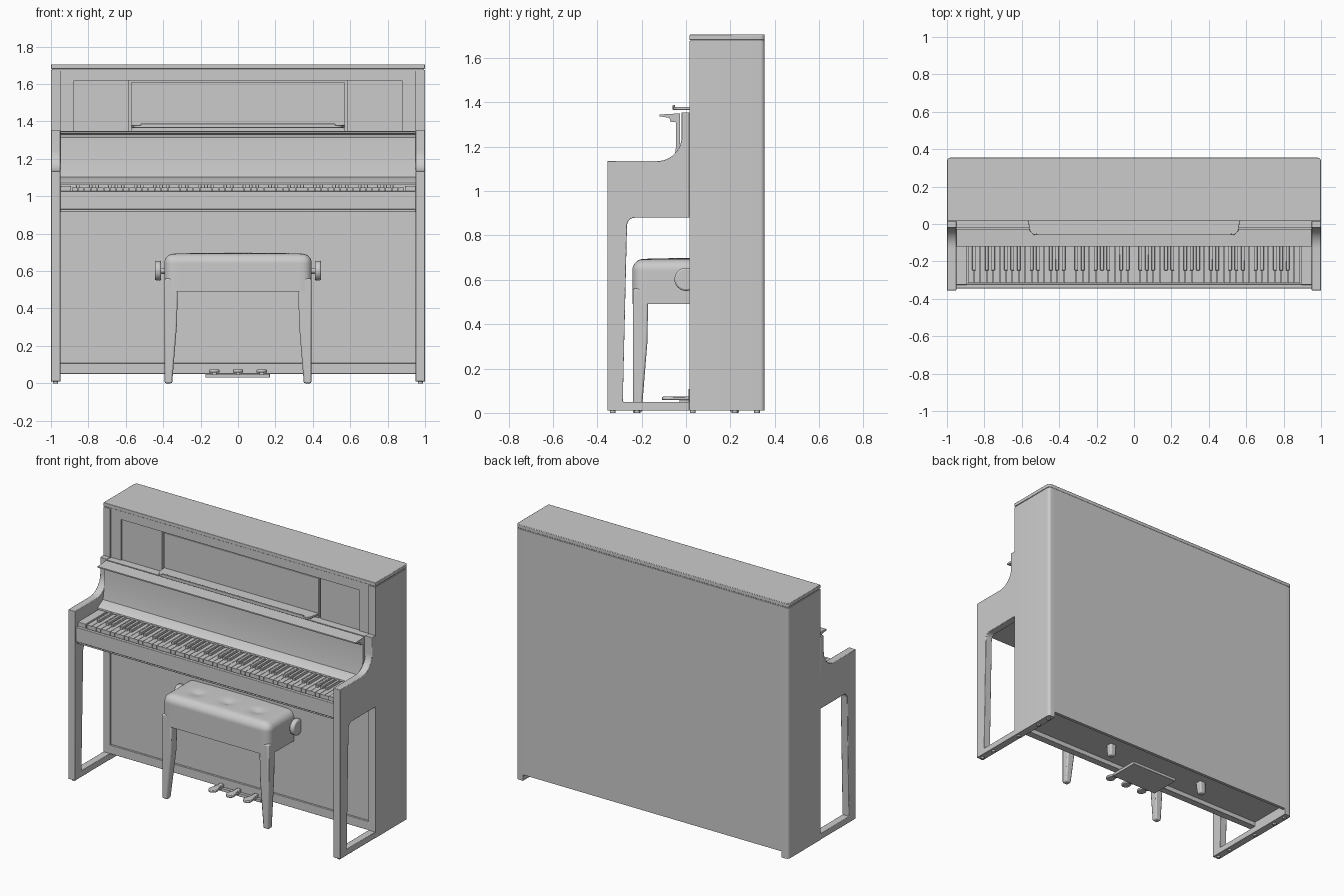
import bpy, bmesh, math
from mathutils import Vector

if "Cube" in bpy.data.objects:
    bpy.data.objects.remove(bpy.data.objects["Cube"])


def finish(name, bm, bevel=0.0, segs=2, smooth=True):
    bmesh.ops.recalc_face_normals(bm, faces=bm.faces)
    me = bpy.data.meshes.new(name)
    bm.to_mesh(me)
    bm.free()
    ob = bpy.data.objects.new(name, me)
    bpy.context.collection.objects.link(ob)
    if bevel:
        m = ob.modifiers.new("bevel", 'BEVEL')
        m.width, m.segments, m.limit_method = bevel, segs, 'ANGLE'
    if smooth:
        bpy.ops.object.select_all(action='DESELECT')
        ob.select_set(True)
        bpy.context.view_layer.objects.active = ob
        bpy.ops.object.shade_smooth_by_angle(angle=math.radians(35))
    return ob


def add_box(bm, x0, x1, y0, y1, z0, z1):
    vs = bmesh.ops.create_cube(bm, size=1)['verts']
    for v in vs:
        v.co = Vector((x1 if v.co.x > 0 else x0, y1 if v.co.y > 0 else y0,
                       z1 if v.co.z > 0 else z0))


def box(name, x0, x1, y0, y1, z0, z1, bevel=0.0):
    bm = bmesh.new()
    add_box(bm, x0, x1, y0, y1, z0, z1)
    return finish(name, bm, bevel, smooth=bevel > 0)


def prism(name, pts, axis, lo, hi, bevel=0.0):
    # Extrudes a (y, z) profile along x or an (x, y) profile along z
    bm = bmesh.new()
    co = lambda p, h: (h, p[0], p[1]) if axis == 'x' else (p[0], p[1], h)
    f = bm.faces.new([bm.verts.new(co(p, lo)) for p in pts])
    r = bmesh.ops.extrude_face_region(bm, geom=[f])
    d = Vector((hi - lo, 0, 0)) if axis == 'x' else Vector((0, 0, hi - lo))
    bmesh.ops.translate(bm, vec=d, verts=[v for v in r['geom'] if isinstance(v, bmesh.types.BMVert)])
    return finish(name, bm, bevel)


def arc(cx, cy, rx, ry, a0, a1, n=8):
    return [(cx + rx * math.cos(math.radians(a0 + (a1 - a0) * i / n)),
             cy + ry * math.sin(math.radians(a0 + (a1 - a0) * i / n))) for i in range(n + 1)]


def cylinder(name, axis, center, r, h, bevel=0.0, n=32):
    bm = bmesh.new()
    bmesh.ops.create_cone(bm, cap_ends=True, segments=n, radius1=r, radius2=r, depth=h)
    for v in bm.verts:
        c = v.co.copy()
        v.co = Vector(center) + (Vector((c.z, c.x, c.y)) if axis == 'x' else c)
    return finish(name, bm, bevel)


# Case: sides with rounded back corners, back, lid, bottom
cheek = ([(-0.355, 0.01), (-0.355, 1.135)] + arc(-0.13, 1.245, 0.11, 0.11, -90, 0, 12)
         + [(-0.02, 1.355), (0.016, 1.355), (0.016, 0.88)]
         + arc(-0.23, 0.845, 0.036, 0.035, 90, 180, 5)
         + [(-0.285, 0.05), (0.016, 0.05), (0.016, 0.01)])
for s, side in ((-1, "left"), (1, "right")):
    x0, x1 = sorted((s * 0.95, s))
    prism(side + "_case_side", [(s * 0.95, 0.015), (s, 0.015)]
          + arc(s * 0.98, 0.335, s * 0.02, 0.02, 0, 90, 5) + [(s * 0.95, 0.355)], 'z', 0.01, 1.676)
    prism(side + "_cheek_and_leg", cheek, 'x', x0, x1, 0.003)
    k0, k1 = sorted((s * 0.892, s * 0.95))
    box(side + "_key_block", k0, k1, -0.325, -0.03, 0.99, 1.055, 0.003)
    for y in (-0.33, -0.22, 0.03, 0.22, 0.32):
        cylinder(side + "_foot_pad", 'z', (s * 0.975, y, 0.006), 0.013, 0.012, n=16)
box("back_panel", -0.95, 0.95, 0.335, 0.355, 0.05, 1.676)
lid = [(-1, 0.015), (1, 0.015)] + arc(0.98, 0.335, 0.02, 0.02, 0, 90, 5) \
    + arc(-0.98, 0.335, 0.02, 0.02, 90, 180, 5)
prism("lid_seam", [(x * 0.995, 0.02 + (y - 0.015) * 0.98) for x, y in lid], 'z', 1.67, 1.682)
prism("lid", lid, 'z', 1.681, 1.705, 0.003)
box("bottom_board", -0.95, 0.95, 0.03, 0.336, 0.08, 0.1)
box("lower_front_panel", -0.95, 0.95, 0.025, 0.045, 0.1, 0.93)
box("bottom_rail", -0.95, 0.95, 0.012, 0.06, 0.05, 0.108, 0.002)

# Upper front: frame, recessed panel, music desk
box("upper_frame_top", -0.95, 0.95, 0.025, 0.06, 1.62, 1.676)
for s, side in ((-1, "left"), (1, "right")):
    x0, x1 = sorted((s * 0.877, s * 0.95))
    box(side + "_upper_frame", x0, x1, 0.025, 0.06, 1.2, 1.62)
    x0, x1 = sorted((s * 0.583, s * 0.877))
    box(side + "_upper_panel", x0, x1, 0.034, 0.06, 1.2, 1.618)
box("upper_backing", -0.95, 0.95, 0.055, 0.07, 1.1, 1.676)
box("music_desk", -0.57, 0.57, 0.034, 0.058, 1.2, 1.612, 0.002)
shelf = [(-0.57, 0.04)] + arc(-0.52, -0.02, 0.04, 0.04, 180, 270, 5) \
    + arc(0.52, -0.02, 0.04, 0.04, 270, 360, 5) + [(0.57, 0.04)]
prism("music_shelf", shelf, 'z', 1.366, 1.38, 0.002)
box("music_shelf_lip", -0.52, 0.52, -0.06, -0.05, 1.375, 1.388, 0.002)

# Fallboard with its ledge
prism("fallboard", [(-0.06, 1.1), (-0.045, 1.2), (-0.045, 1.335), (-0.028, 1.335), (-0.028, 1.1)],
      'x', -0.95, 0.95)
prism("fallboard_ledge", [(-0.12, 1.337), (-0.12, 1.345), (-0.028, 1.35), (-0.028, 1.325),
                          (-0.045, 1.31), (-0.07, 1.312), (-0.075, 1.33)], 'x', -0.949, 0.949)
box("fallboard_back", -0.95, 0.95, -0.02, 0.056, 1.0, 1.35)
prism("key_cover_strip", [(-0.12, 1.06), (-0.118, 1.07), (-0.06, 1.102), (-0.015, 1.102),
                          (-0.015, 1.06)], 'x', -0.95, 0.95)

# Keybed and keys
box("keybed", -0.95, 0.95, -0.335, 0.04, 0.915, 1.0, 0.003)
box("key_slip", -0.95, 0.95, -0.345, -0.322, 0.93, 1.027, 0.003)
start, pitch = -0.89, 1.78 / 52
white, black = bmesh.new(), bmesh.new()
for i in range(52):
    x = start + i * pitch
    add_box(white, x + 0.0012, x + pitch - 0.0012, -0.315, -0.03, 1.005, 1.047)
    # Sharps sit between naturals, skipping B-C and E-F
    if i and i % 7 not in (2, 5) and i < 51:
        add_box(black, x - 0.0095, x + 0.0095, -0.248, -0.03, 1.03, 1.064)
finish("white_keys", white, smooth=False)
finish("black_keys", black, 0.002, 1)

# Pedals on a plate
box("pedal_plate", -0.175, 0.17, -0.005, 0.2, 0.03, 0.05, 0.002)
for x in (-0.127, 0.0, 0.127):
    outline = [(x + 0.014, 0.05), (x + 0.014, -0.03), (x + 0.028, -0.07)] \
        + arc(x, -0.08, 0.028, 0.028, 0, -180, 8) + [(x - 0.028, -0.07), (x - 0.014, -0.03), (x - 0.014, 0.05)]
    prism("pedal", outline, 'z', 0.057, 0.073, 0.004)
    box("pedal_stem", x - 0.012, x + 0.012, -0.03, 0.04, 0.045, 0.06)

# Bench cushion: rounded box with button dents
half, top, low, r = Vector((0.394, 0.242)), 0.692, 0.49, 0.05
bm = bmesh.new()
bmesh.ops.create_cube(bm, size=1)
bmesh.ops.subdivide_edges(bm, edges=bm.edges, cuts=35, use_grid_fill=True)
for v in bm.verts:
    p = Vector((v.co.x * 2 * half.x, v.co.y * 2 * half.y, low + (v.co.z + 0.5) * (top - low)))
    q = Vector((max(-half.x + r, min(half.x - r, p.x)),
                max(-half.y + r, min(half.y - r, p.y)), min(p.z, top - r)))
    if (p - q).length > 1e-6:
        p = q + (p - q).normalized() * r if p.z > low + 1e-5 and (
            abs(abs(v.co.x) - 0.5) < 1e-5 or abs(abs(v.co.y) - 0.5) < 1e-5
            or abs(v.co.z - 0.5) < 1e-5) else q + (p - q) * min(1, r / (p - q).length)
    if v.co.z > 0.499:
        p.z += 0.006 * max(0, 1 - (p.x / half.x) ** 2) * max(0, 1 - (p.y / half.y) ** 2)
        for bx in (-0.22, 0, 0.22):
            for by in (-0.11, 0.11):
                p.z -= 0.014 * math.exp(-((p.x - bx) ** 2 + (p.y - by) ** 2) / 0.0012)
    v.co = p
finish("bench_cushion", bm)

# Bench legs and height knobs
for sx in (-1, 1):
    for sy in (-1, 1):
        bm = bmesh.new()
        rings = []
        for z, w in ((0, 0.04), (0.32, 0.066), (0.56, 0.07)):
            rings.append([bm.verts.new((sx * (0.392 - a * w), sy * (0.24 - b * w), z))
                          for a, b in ((0, 0), (1, 0), (1, 1), (0, 1))])
        for a, b in zip(rings, rings[1:]):
            for i in range(4):
                bm.faces.new((a[i], a[(i + 1) % 4], b[(i + 1) % 4], b[i]))
        bm.faces.new(rings[0])
        bm.faces.new(rings[-1])
        finish("bench_leg", bm, 0.008)
    cylinder("bench_knob", 'x', (sx * 0.428, 0, 0.602), 0.052, 0.034, 0.008)
    cylinder("bench_knob_shaft", 'x', (sx * 0.395, 0, 0.602), 0.015, 0.05, n=16)
